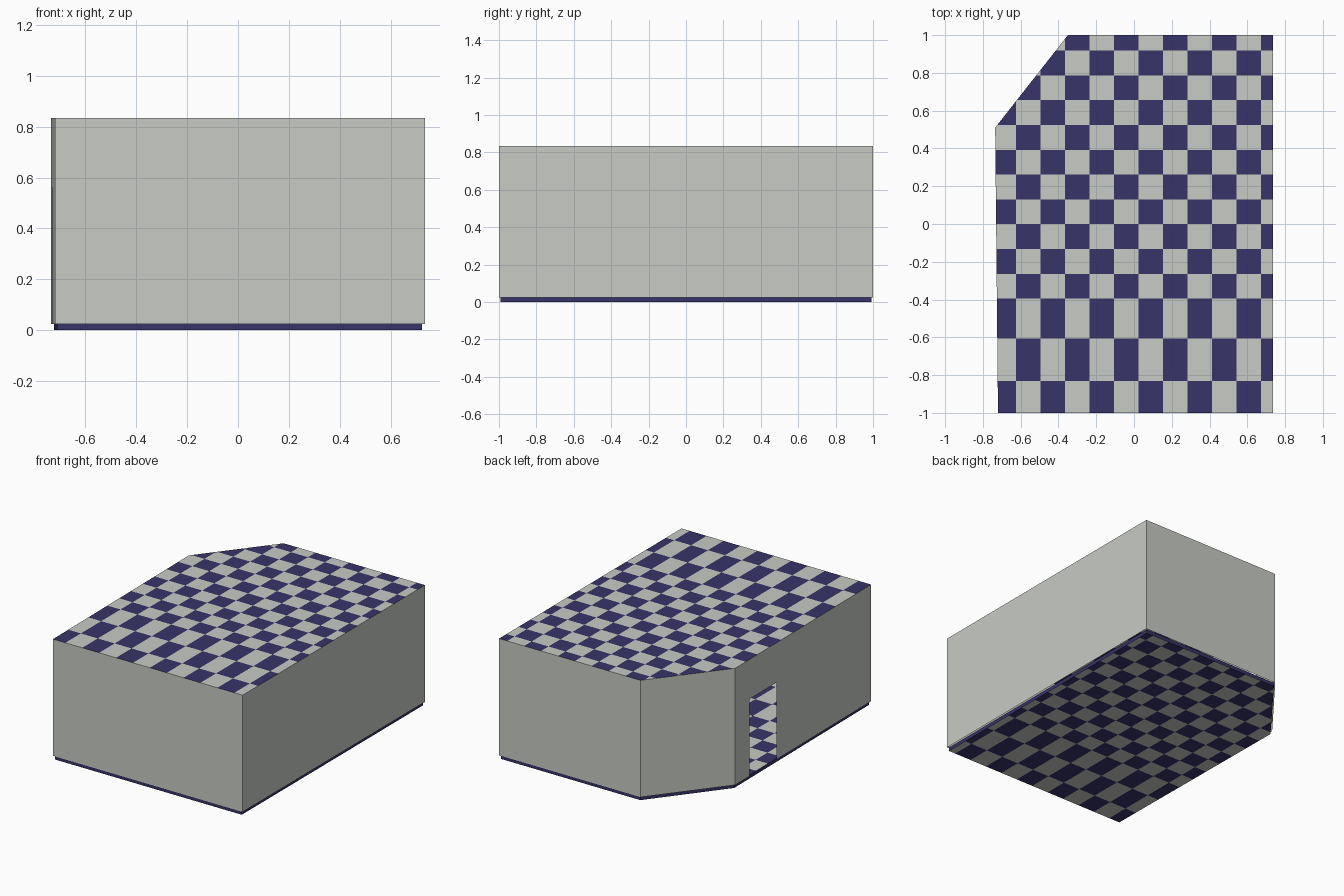
import bpy, bmesh

if "Cube" in bpy.data.objects:
    bpy.data.objects.remove(bpy.data.objects["Cube"])

LOW, HIGH = 0.025, 0.835          # wall foot and wall top
OUTLINE = [(-0.72, -1), (0.735, -1), (0.735, 1), (-0.35, 1), (-0.735, 0.51)]
COLUMNS = [0.672 - 0.1297 * i for i in range(11)]                 # tile joints, right to left
ROWS = [0.918 - 0.1313 * i for i in range(11)] + [-0.607, -0.83]  # tile joints, back to front


def material(name, rgb):
    m = bpy.data.materials.new(name)
    m.diffuse_color = (*rgb, 1)
    m.use_nodes = True
    m.node_tree.nodes["Principled BSDF"].inputs["Base Color"].default_value = m.diffuse_color
    return m


PALE = material("pale_grey", (0.575, 0.60, 0.555))
NAVY = material("navy_blue", (0.038, 0.034, 0.138))


def finish(name, bm):
    mesh = bpy.data.meshes.new(name)
    bm.to_mesh(mesh)
    bm.free()
    mesh.materials.append(PALE)
    mesh.materials.append(NAVY)
    obj = bpy.data.objects.new(name, mesh)
    bpy.context.collection.objects.link(obj)
    return obj


def checker_sheet(bm, outline, z, up=True):
    """Flat sheet cut along the tile joints and coloured alternately."""
    sheet = bmesh.new()
    pts = outline if up else outline[::-1]
    sheet.faces.new([sheet.verts.new((x, y, z)) for x, y in pts])
    cuts = [((x, 0, z), (1, 0, 0)) for x in COLUMNS] + [((0, y, z), (0, 1, 0)) for y in ROWS]
    for co, no in cuts:
        bmesh.ops.bisect_plane(sheet, geom=sheet.verts[:] + sheet.edges[:] + sheet.faces[:],
                               plane_co=co, plane_no=no, dist=1e-5)
    for f in sheet.faces:
        c = f.calc_center_median()
        col = sum(c.x < x for x in COLUMNS)
        row = sum(c.y < y for y in ROWS)
        new = bm.faces.new([bm.verts.new(v.co) for v in f.verts])
        new.material_index = 1 if (col + row) % 2 == 0 else 0
    sheet.free()


# Ceiling: one tiled sheet on top of the walls
bm = bmesh.new()
checker_sheet(bm, OUTLINE, HIGH)
finish("tiled_ceiling", bm)

# Floor: thin tiled slab, slightly inset, with a navy rim
inset = [(x * 0.985, y * 0.993) for x, y in OUTLINE]
bm = bmesh.new()
checker_sheet(bm, inset, LOW)
checker_sheet(bm, inset, 0, up=False)
for a, b in zip(inset, inset[1:] + inset[:1]):
    rim = bm.faces.new([bm.verts.new(p) for p in
                        ((*a, 0), (*b, 0), (*b, LOW), (*a, LOW))])
    rim.material_index = 1
bmesh.ops.remove_doubles(bm, verts=bm.verts[:], dist=1e-5)
finish("tiled_floor", bm)

# Walls: thin panels; the left one has a doorway notch
names = ["front_wall", "right_wall", "back_wall", "corner_wall", "left_wall"]
for name, a, b in zip(names, OUTLINE, OUTLINE[1:] + OUTLINE[:1]):
    bm = bmesh.new()

    def panel(t0, t1, z0, z1):
        p, q = [(a[0] + (b[0] - a[0]) * t, a[1] + (b[1] - a[1]) * t) for t in (t0, t1)]
        bm.faces.new([bm.verts.new(c) for c in ((*p, z0), (*q, z0), (*q, z1), (*p, z1))])

    if name == "left_wall":
        d0, d1 = [(0.51 - y) / 1.51 for y in (0.35, 0.05)]
        panel(0, d0, LOW, HIGH)
        panel(d0, d1, 0.56, HIGH)
        panel(d1, 1, LOW, HIGH)
    else:
        panel(0, 1, LOW, HIGH)
    finish(name, bm)
